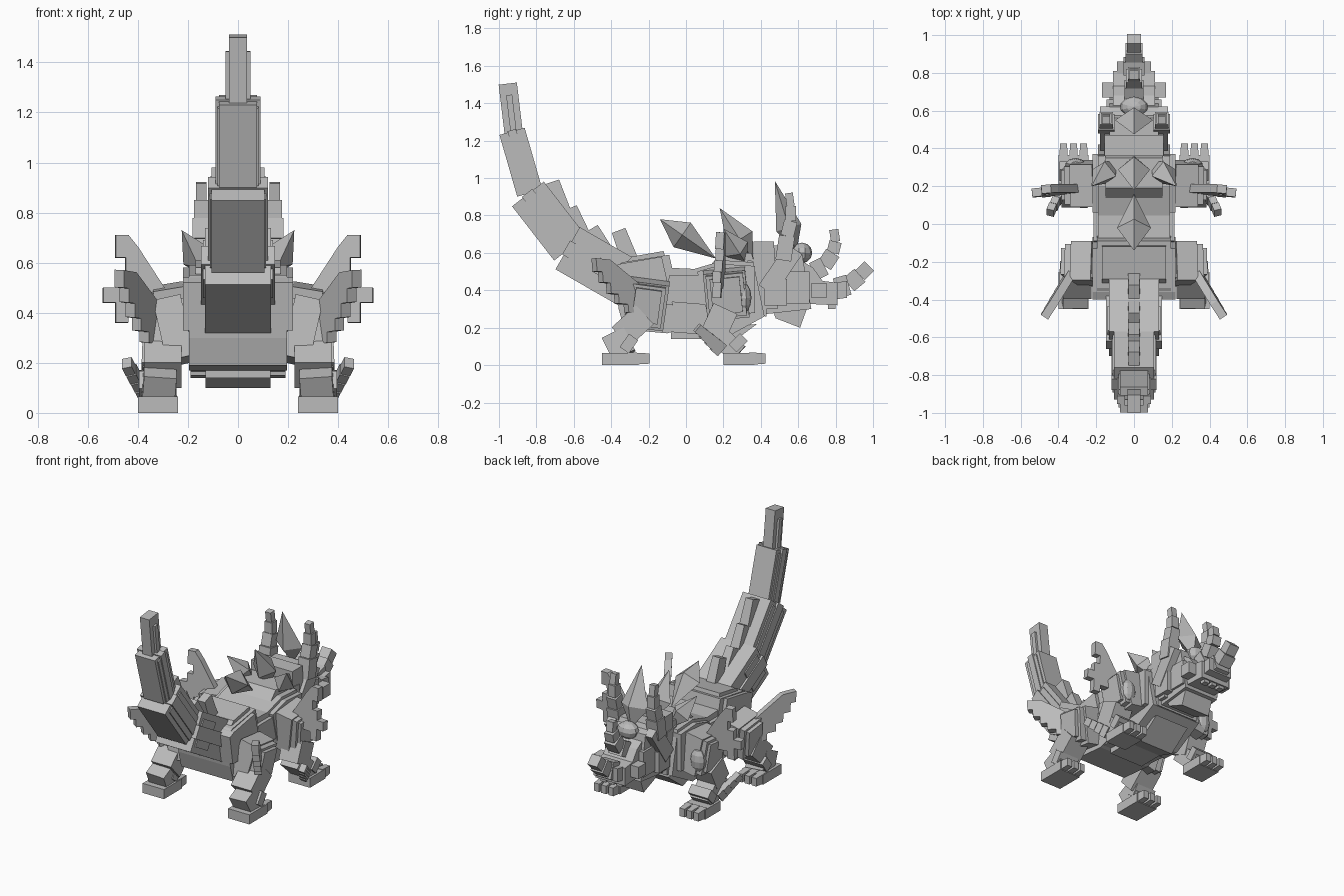
import bpy, bmesh
from mathutils import Vector, Matrix

cube = bpy.data.objects.get("Cube")
if cube:
    bpy.data.objects.remove(cube)

grey = bpy.data.materials.new("stone_grey")
grey.use_nodes = True
COLOUR = (0.5, 0.5, 0.5, 1)
grey.diffuse_color = COLOUR
grey.node_tree.nodes["Principled BSDF"].inputs["Base Color"].default_value = COLOUR


def build(name, verts, faces, pair=False):
    """Make a flat shaded object, mirrored to the other side when paired."""
    for sign, prefix in ((1, "left_"), (-1, "right_")) if pair else ((1, ""),):
        mesh = bpy.data.meshes.new(prefix + name)
        mesh.from_pydata([(v[0] * sign, v[1], v[2]) for v in verts], [], faces)
        mesh.materials.append(grey)
        bm = bmesh.new()
        bm.from_mesh(mesh)
        bmesh.ops.recalc_face_normals(bm, faces=bm.faces)
        bm.to_mesh(mesh)
        bm.free()
        bpy.context.collection.objects.link(bpy.data.objects.new(prefix + name, mesh))


def prism(name, lower, upper, pair=False):
    n = len(lower)
    sides = [(i, (i + 1) % n, (i + 1) % n + n, i + n) for i in range(n)]
    build(name, lower + upper, sides + [tuple(range(n)), tuple(range(n, 2 * n))], pair)


def slab(name, outline, half):
    """Side outline (y, z) extruded symmetrically across x."""
    prism(name, [(-half, y, z) for y, z in outline], [(half, y, z) for y, z in outline])


def beam(name, a, b, wide, thick, pair=False, side=(1, 0, 0), taper=1):
    """Box running from a to b."""
    a, b = Vector(a), Vector(b)
    axis = (b - a).normalized()
    x = Vector(side)
    x = (x - axis * x.dot(axis)).normalized()
    z = axis.cross(x)

    def ring(p, k):
        return [p + x * wide * k * i / 2 + z * thick * k * j / 2
                for i, j in ((-1, -1), (1, -1), (1, 1), (-1, 1))]
    prism(name, ring(a, 1), ring(b, taper), pair)


def block(name, x, y, z, pair=False):
    """Axis aligned box from ranges."""
    corners = [(x[0], y[0]), (x[1], y[0]), (x[1], y[1]), (x[0], y[1])]
    prism(name, [(*c, z[0]) for c in corners], [(*c, z[1]) for c in corners], pair)


def spike(name, root, tip, wide, thick, belly=0.4, pair=False):
    """Four sided crystal, widest part of the way along."""
    root, tip = Vector(root), Vector(tip)
    axis = (tip - root).normalized()
    x = (Vector((1, 0, 0)) - axis * axis.x).normalized()
    z = axis.cross(x)
    mid = root.lerp(tip, belly)
    ring = [mid + x * wide / 2, mid + z * thick / 2, mid - x * wide / 2, mid - z * thick / 2]
    faces = [(k, 1 + i, 1 + (i + 1) % 4) for i in range(4) for k in (0, 5)]
    build(name, [root] + ring + [tip], faces, pair)


def dome(name, centre, radii, pair=False):
    bm = bmesh.new()
    bmesh.ops.create_uvsphere(bm, u_segments=10, v_segments=6, radius=1,
                              matrix=Matrix.Translation(centre) @ Matrix.Diagonal((*radii, 1)))
    bm.verts.index_update()
    build(name, [v.co.copy() for v in bm.verts],
          [[v.index for v in f.verts] for f in bm.faces], pair)
    bm.free()


# Tail: four tapering links, each with a wider side strip
links = [
    ((-0.25, 0.405), (-0.633, 0.625), 0.265, 0.26),
    ((-0.62, 0.625), (-0.845, 0.915), 0.21, 0.215),
    ((-0.835, 0.92), (-0.93, 1.25), 0.15, 0.14),
    ((-0.92, 1.23), (-0.953, 1.505), 0.07, 0.098),
]
for i, (a, b, wide, thick) in enumerate(links):
    a, b = Vector((0, *a)), Vector((0, *b))
    beam(f"tail_link_{i}", a, b, wide, thick)
    beam(f"tail_strip_{i}", a, a.lerp(b, 0.78 if i == 3 else 1.02), wide + 0.03, thick * 0.33)
    if i < 3:
        beam(f"tail_band_{i}", a.lerp(b, 0.0 if i else 0.6), a.lerp(b, 0.94), wide + 0.015, thick * 0.7)
for i, (a, b) in enumerate([((-0.3, 0.56), (-0.36, 0.72)), ((-0.43, 0.6), (-0.505, 0.73)),
                            ((-0.56, 0.7), (-0.62, 0.84)), ((-0.66, 0.82), (-0.715, 0.98))]):
    beam(f"tail_ridge_{i}", (0, *a), (0, *b), 0.066, 0.09, taper=0.85)

# Torso
slab("hips", [(-0.33, 0.19), (-0.36, 0.3), (-0.39, 0.52), (-0.34, 0.55), (-0.09, 0.59), (0.0, 0.2), (-0.1, 0.17)], 0.195)
slab("hip_frame", [(-0.37, 0.33), (-0.4, 0.52), (-0.36, 0.54), (-0.13, 0.58), (-0.07, 0.32)], 0.22)
slab("hip_top_plate", [(-0.36, 0.5), (-0.29, 0.58), (-0.12, 0.61), (-0.09, 0.5)], 0.17)
slab("waist", [(-0.12, 0.18), (-0.08, 0.52), (0.14, 0.51), (0.14, 0.16)], 0.19)
slab("waist_frame", [(-0.11, 0.34), (-0.09, 0.48), (0.14, 0.48), (0.14, 0.32)], 0.215)
slab("chest", [(0.08, 0.15), (0.03, 0.51), (0.2, 0.56), (0.36, 0.55), (0.42, 0.26), (0.2, 0.14)], 0.19)
slab("chest_frame", [(0.12, 0.25), (0.06, 0.5), (0.2, 0.54), (0.37, 0.53), (0.37, 0.28)], 0.22)
slab("shoulder_plate", [(0.1, 0.5), (0.19, 0.6), (0.35, 0.6), (0.38, 0.5)], 0.15)
slab("belly_plate", [(-0.08, 0.14), (0.1, 0.14), (0.22, 0.1), (0.38, 0.22), (0.2, 0.2), (-0.08, 0.2)], 0.13)

# Back crystals
spike("back_crystal", (0, 0.16, 0.57), (0, -0.14, 0.78), 0.18, 0.16, 0.6)
spike("mane_crystal", (0, 0.36, 0.56), (0, 0.18, 0.84), 0.17, 0.16)
spike("mane_side_crystal", (0.1, 0.33, 0.53), (0.225, 0.2, 0.73), 0.14, 0.14, 0.45, True)

# Neck and head
slab("neck", [(0.33, 0.28), (0.33, 0.56), (0.43, 0.55), (0.43, 0.26)], 0.16)
slab("head_collar", [(0.41, 0.3), (0.36, 0.57), (0.36, 0.66), (0.47, 0.66), (0.49, 0.3)], 0.155)
slab("skull", [(0.4, 0.27), (0.42, 0.57), (0.5, 0.63), (0.62, 0.6), (0.67, 0.3)], 0.13)
slab("muzzle", [(0.6, 0.33), (0.6, 0.57), (0.68, 0.52), (0.73, 0.45), (0.81, 0.44), (0.81, 0.32)], 0.11)
slab("snout_tip", [(0.72, 0.34), (0.72, 0.43), (0.86, 0.45), (0.86, 0.36)], 0.09)
slab("jaw", [(0.46, 0.3), (0.48, 0.25), (0.61, 0.2), (0.66, 0.34)], 0.11)
slab("brow", [(0.47, 0.55), (0.46, 0.64), (0.56, 0.64), (0.6, 0.56)], 0.13)
dome("forehead_gem", (0, 0.62, 0.6), (0.075, 0.055, 0.055))
spike("crest_crystal", (0, 0.59, 0.6), (0, 0.475, 0.985), 0.2, 0.14, 0.35)
block("cheek", (0.09, 0.175), (0.42, 0.54), (0.32, 0.46), True)
block("jaw_side", (0.1, 0.145), (0.48, 0.66), (0.33, 0.5), True)
block("cheek_tusk", (0.11, 0.17), (0.67, 0.75), (0.36, 0.44), True)
beam("cheek_plate", (0.15, 0.43, 0.4), (0.15, 0.58, 0.62), 0.06, 0.1, True)
for i in range(3):
    block(f"tooth_{i}", (i * 0.06 - 0.08, i * 0.06 - 0.04), (0.76, 0.8), (0.3, 0.34))


def chain(name, points, size, x=0, pair=False):
    """Stepped horn made of shrinking blocks."""
    for i, (a, b) in enumerate(zip(points, points[1:])):
        k = size * (1 - 0.17 * i)
        beam(f"{name}_{i}", (x, *a), (x, *b), k, k, pair)


chain("nose_horn", [(0.8, 0.41), (0.87, 0.43), (0.93, 0.48), (0.98, 0.53)], 0.11)
chain("upper_horn", [(0.68, 0.5), (0.74, 0.53), (0.785, 0.6), (0.8, 0.66), (0.79, 0.725)], 0.1)
chain("ear_horn", [(0.52, 0.56), (0.54, 0.69), (0.56, 0.77), (0.56, 0.85), (0.55, 0.92)], 0.085, 0.147, True)

# Front legs
for i, (grow, out) in enumerate([(0, 0.355), (-0.04, 0.375), (0.025, 0.32)]):
    beam(f"front_thigh_{i}", (0.2, 0.215, 0.39), (out, 0.215, 0.37), 0.2 + grow, 0.23 + grow, True, (0, 1, 0.1))
dome("shoulder_gem", (0.31, 0.31, 0.36), (0.055, 0.04, 0.08), True)
beam("front_knee", (0.31, 0.21, 0.3), (0.315, 0.15, 0.17), 0.14, 0.14, True)
beam("front_shin", (0.315, 0.13, 0.2), (0.32, 0.28, 0.06), 0.13, 0.11, True)
beam("front_ankle", (0.32, 0.25, 0.09), (0.32, 0.31, 0.15), 0.15, 0.06, True)

# Rear legs
for i, (grow, out) in enumerate([(0, 0.35), (-0.04, 0.375), (0.03, 0.31)]):
    beam(f"rear_thigh_{i}", (0.2, -0.21, 0.34), (out, -0.21, 0.315), 0.18 + grow, 0.22 + grow, True, (0, 1, -0.14))
beam("rear_knee", (0.3, -0.22, 0.27), (0.3, -0.35, 0.15), 0.15, 0.14, True)
beam("rear_shin", (0.31, -0.39, 0.17), (0.32, -0.33, 0.05), 0.13, 0.13, True)
beam("rear_ankle", (0.32, -0.33, 0.08), (0.32, -0.28, 0.15), 0.15, 0.06, True)

# Feet with three toes
for name, y, reach in (("front", 0.2, 0.225), ("rear", -0.45, 0.255)):
    block(name + "_foot", (0.24, 0.4), (y, y + reach - 0.06), (0, 0.065), True)
    for i in range(3):
        x = 0.267 + i * 0.053
        beam(f"{name}_toe_{i}", (x, y + 0.14, 0.035), (x, y + reach, 0.035), 0.046, 0.068, True, taper=0.8)


def fin(name, outline, origin, out, up):
    """Stepped plate from an (outward, up) outline on a swept plane."""
    origin, out, up = Vector(origin), Vector(out), Vector(up)
    normal = out.cross(up).normalized() * 0.0225
    pts = [origin + out * a + up * b for a, b in outline]
    prism(name, [p - normal for p in pts], [p + normal for p in pts], True)


# Leg fins
fin("front_fin", [(0, 0), (0.13, 0.2), (0.17, 0.25), (0.22, 0.25), (0.22, 0.16), (0.18, 0.16),
                  (0.18, 0.1), (0.22, 0.1), (0.22, 0.04), (0.27, 0.04), (0.27, -0.02), (0.22, -0.02),
                  (0.22, -0.1), (0.17, -0.1), (0.17, -0.05), (0.1, -0.05)],
    (0.27, 0.19, 0.46), (1, -0.1, 0), (0, 0.06, 1))
fin("rear_fin", [(0, 0.08), (0.2, 0.29), (0.28, 0.29), (0.28, 0.19), (0.25, 0.19), (0.25, 0.11),
                 (0.21, 0.11), (0.21, 0.03), (0.17, 0.03), (0.17, -0.04), (0.12, -0.04),
                 (0.12, -0.1), (0.05, -0.1)],
    (0.3, -0.21, 0.34), (0.62, -0.95, 0.1), (0, -0.06, 0.7))

# Saw edged heel spurs
for i in range(4):
    a = Vector((0.375 + i * 0.018, 0.19 - i * 0.032, 0.08 + i * 0.03))
    beam(f"front_spur_{i}", a, a + Vector((0.015, -0.035, 0.03)), 0.04, 0.075 - i * 0.008, True)
